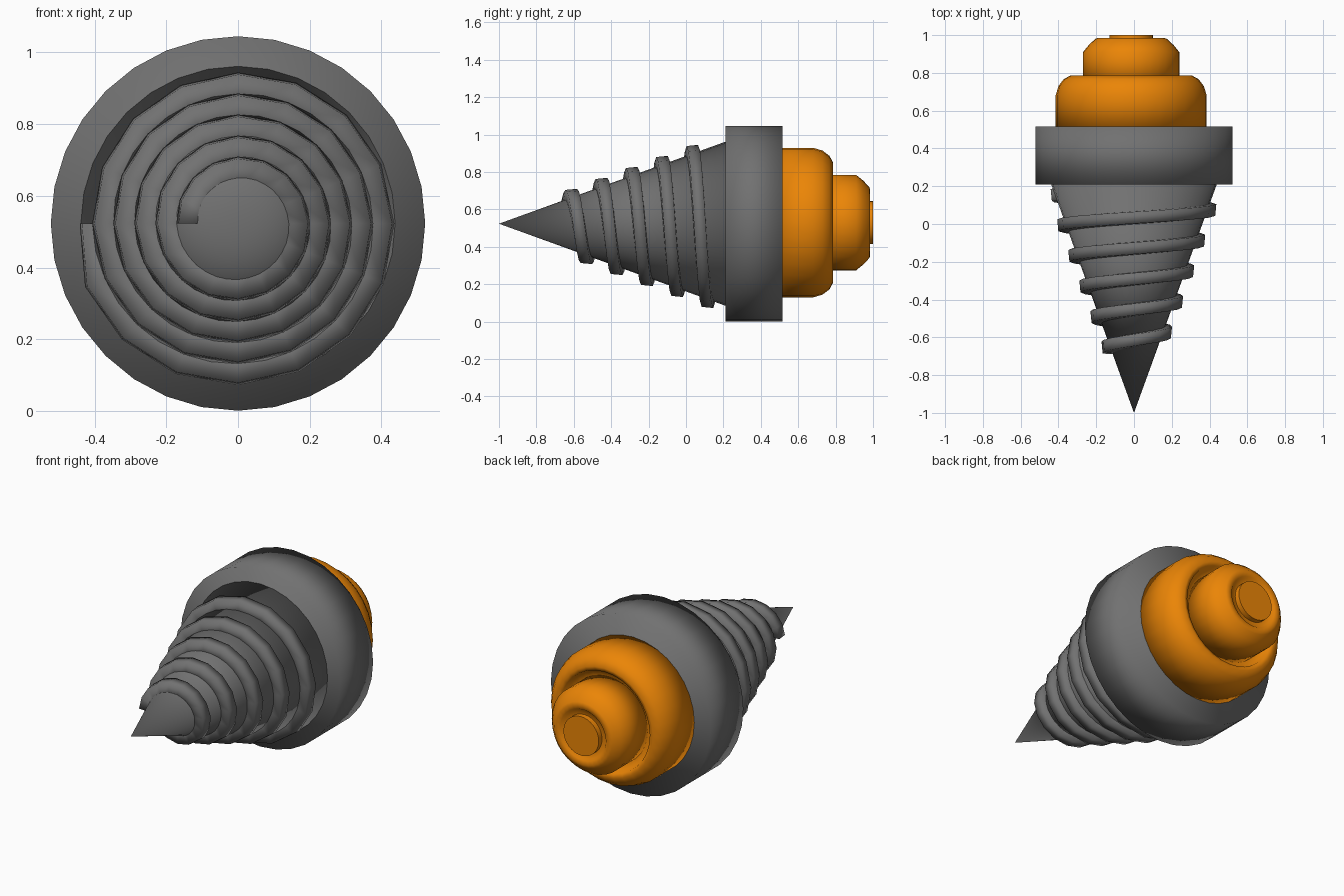
import bpy, bmesh, math

if "Cube" in bpy.data.objects:
    bpy.data.objects.remove(bpy.data.objects["Cube"])

CZ = 0.523           # height of the drill axis
TIP_Y = -1.0
BASE_Y = 0.215
BASE_R = 0.44
SLOPE = BASE_R / (BASE_Y - TIP_Y)


def material(name, rgb):
    m = bpy.data.materials.new(name)
    m.diffuse_color = (*rgb, 1)
    m.use_nodes = True
    m.node_tree.nodes["Principled BSDF"].inputs["Base Color"].default_value = m.diffuse_color
    return m


orange = material("orange", (0.83, 0.235, 0.002))
steel = material("dark_steel", (0.165, 0.165, 0.165))


def finish(name, bm, mat, angle=None):
    bmesh.ops.remove_doubles(bm, verts=bm.verts, dist=1e-5)
    bmesh.ops.recalc_face_normals(bm, faces=bm.faces)
    for f in bm.faces:
        f.smooth = True
    if angle:
        for e in bm.edges:
            if len(e.link_faces) == 2 and e.calc_face_angle(0) > math.radians(angle):
                e.smooth = False
    me = bpy.data.meshes.new(name)
    bm.to_mesh(me)
    bm.free()
    ob = bpy.data.objects.new(name, me)
    bpy.context.scene.collection.objects.link(ob)
    me.materials.append(mat)
    return ob


def bridge(bm, rings):
    n = len(rings[0])
    for a, b in zip(rings, rings[1:]):
        for i in range(n):
            j = (i + 1) % n
            bm.faces.new((a[i], a[j], b[j], b[i]))
    bm.faces.new(rings[0])
    bm.faces.new(rings[-1])


def lathe(name, profile, mat, segs=32, cx=0.0, cz=CZ, angle=None):
    """Solid of revolution about the y axis from (radius, y) points."""
    bm = bmesh.new()
    rings = []
    for r, y in profile:
        rings.append([bm.verts.new((cx + r * math.sin(2 * math.pi * i / segs), y,
                                    cz + r * math.cos(2 * math.pi * i / segs)))
                      for i in range(segs)])
    bridge(bm, rings)
    return finish(name, bm, mat, angle)


# Pointed cone
bm = bmesh.new()
tip = bm.verts.new((0, TIP_Y, CZ))
ring = [bm.verts.new((BASE_R * math.sin(2 * math.pi * i / 32), BASE_Y,
                      CZ + BASE_R * math.cos(2 * math.pi * i / 32))) for i in range(32)]
for i in range(32):
    bm.faces.new((tip, ring[i], ring[(i + 1) % 32]))
bm.faces.new(ring)
finish("drill_cone", bm, steel)

# Collar behind the cone
lathe("collar", [(0.522, 0.21), (0.522, 0.515)], steel)

# Spiral thread, five turns, 16 steps per turn
TURNS, STEPS = 5, 16
bm = bmesh.new()
rings = []
for k in range(TURNS * STEPS + 1):
    t = 2 * math.pi * k / STEPS
    y0 = -0.655 + 0.162 * k / STEPS
    r0 = SLOPE * (y0 - TIP_Y)
    top = 0.044 if k < TURNS * STEPS else 0.02
    section = [(-0.036, -0.04), (-0.031, top - 0.003), (0.031, top + 0.003), (0.036, -0.04)]
    rings.append([bm.verts.new((-(r0 + dr) * math.cos(t), y0 + dy,
                                CZ + (r0 + dr) * math.sin(t))) for dy, dr in section])
bridge(bm, rings)
finish("spiral_thread", bm, steel)

# Stepped motor housing: each step has a rounded rim around a shallow groove
OX, OZ = -0.015, 0.529
lathe("housing_large",
      [(0.40, 0.50), (0.40, 0.68), (0.385, 0.73), (0.357, 0.767), (0.32, 0.787),
       (0.295, 0.78), (0.285, 0.745), (0.24, 0.74)],
      orange, cx=OX, cz=OZ)
lathe("housing_small",
      [(0.255, 0.73), (0.255, 0.91), (0.225, 0.947), (0.19, 0.98), (0.175, 0.985),
       (0.15, 0.982), (0.14, 0.97), (0.10, 0.968)],
      orange, cx=OX, cz=OZ)
lathe("end_button", [(0.115, 0.96), (0.115, 1.0)], orange, cx=OX, cz=OZ, angle=60)
